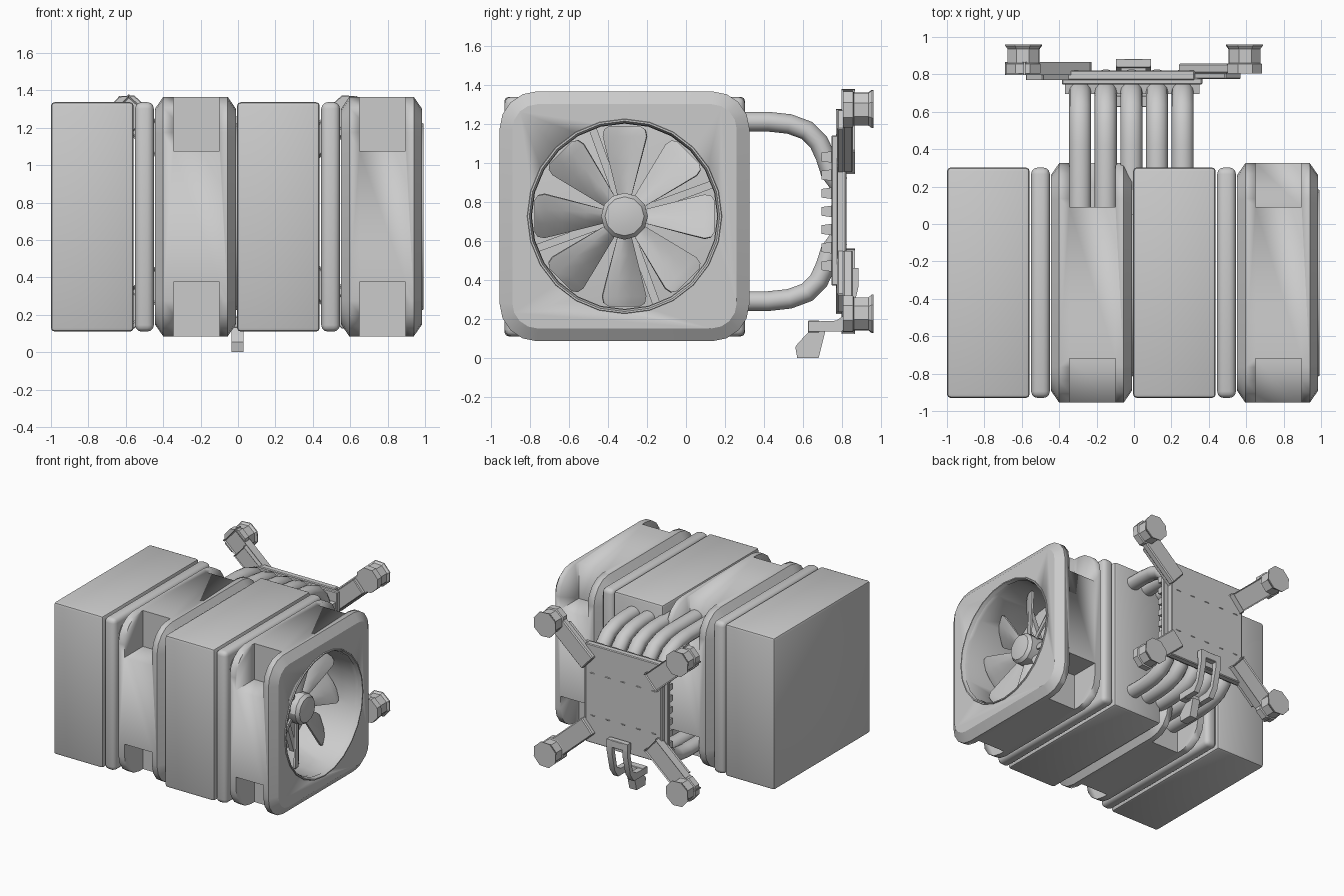
import bpy, bmesh, math
from mathutils import Vector, Matrix

if "Cube" in bpy.data.objects:
    bpy.data.objects.remove(bpy.data.objects["Cube"])

CY, CZ = -0.315, 0.725      # axis of the tower and fans
MZ = 0.75                   # mid height of the mounting base


def finish(name, bm, angle=30, bevel=0, segs=2):
    if bevel:
        bmesh.ops.bevel(bm, geom=bm.edges[:], offset=bevel, segments=segs, profile=0.5, affect='EDGES')
    bmesh.ops.recalc_face_normals(bm, faces=bm.faces[:])
    me = bpy.data.meshes.new(name)
    bm.to_mesh(me)
    bm.free()
    ob = bpy.data.objects.new(name, me)
    bpy.context.collection.objects.link(ob)
    bpy.ops.object.select_all(action='DESELECT')
    ob.select_set(True)
    bpy.context.view_layer.objects.active = ob
    bpy.ops.object.shade_smooth_by_angle(angle=math.radians(angle))
    return ob


def box(name, x0, x1, y0, y1, z0, z1, bevel=0, segs=2, mat=None):
    bm = bmesh.new()
    bmesh.ops.create_cube(bm, size=1)
    for v in bm.verts:
        v.co = Vector(((x0 + x1) / 2 + v.co.x * (x1 - x0), (y0 + y1) / 2 + v.co.y * (y1 - y0),
                       (z0 + z1) / 2 + v.co.z * (z1 - z0)))
    if mat:
        bm.transform(mat)
    return finish(name, bm, 30, bevel, segs)


def loft(name, rings, mat=None, angle=30):
    bm = bmesh.new()
    rows = [[bm.verts.new(p) for p in r] for r in rings]
    n = len(rows[0])
    for a, b in zip(rows, rows[1:]):
        for i in range(n):
            bm.faces.new((a[i], a[(i + 1) % n], b[(i + 1) % n], b[i]))
    bm.faces.new(rows[0])
    bm.faces.new(rows[-1])
    if mat:
        bm.transform(mat)
    return finish(name, bm, angle)


def circle_x(x, r, n):
    return [(x, CY + r * math.cos(2 * math.pi * i / n), CZ + r * math.sin(2 * math.pi * i / n)) for i in range(n)]


def round_square(x, half, rad, n=4):
    pts = []
    for q, (sy, sz) in enumerate([(1, 1), (-1, 1), (-1, -1), (1, -1)]):
        for i in range(n + 1):
            a = math.pi / 2 * (q + i / n)
            pts.append((x, CY + sy * (half - rad) + rad * math.cos(a), CZ + sz * (half - rad) + rad * math.sin(a)))
    return pts


def cut(ob, cutters):
    for c in cutters:
        c.hide_render = True
        m = ob.modifiers.new('cut', 'BOOLEAN')
        m.object, m.operation, m.solver = c, 'DIFFERENCE', 'EXACT'
        bpy.context.view_layer.objects.active = ob
        bpy.ops.object.modifier_apply(modifier=m.name)
        bpy.data.objects.remove(c)


def fan(tag, x0):
    x1 = x0 + 0.435
    # frame with a round tunnel and four corner notches
    frame = loft('fan_frame_' + tag, [round_square(x0, 0.575, 0.13), round_square(x0 + 0.045, 0.64, 0.19),
                                      round_square(x1 - 0.045, 0.64, 0.19), round_square(x1, 0.575, 0.13)])
    cutters = [loft('tunnel_cutter', [circle_x(x0 - 0.1, 0.475, 24), circle_x(x1 - 0.05, 0.475, 24),
                                      circle_x(x1 + 0.001, 0.492, 24), circle_x(x1 + 0.1, 0.492, 24)])]
    for sy in (-1, 1):
        for sz in (-1, 1):
            ys = sorted((CY + sy * 0.405, CY + sy * 0.8))
            zs = sorted((CZ + sz * 0.35, CZ + sz * 0.8))
            cutters.append(box('notch_cutter', x0 + 0.1, x0 + 0.345, *ys, *zs))
    cut(frame, cutters)
    # lip around the opening
    bm = bmesh.new()
    n = 24
    prof = [(x1 - 0.02, 0.478), (x1 + 0.008, 0.488), (x1 + 0.008, 0.497), (x1 - 0.02, 0.505)]
    rows = [[bm.verts.new(p) for p in circle_x(x, r, n)] for x, r in prof]
    for k in range(4):
        a, b = rows[k], rows[(k + 1) % 4]
        for i in range(n):
            bm.faces.new((a[i], a[(i + 1) % n], b[(i + 1) % n], b[i]))
    finish('fan_lip_' + tag, bm)
    # domed hub
    hx = x1 - 0.15
    loft('fan_hub_' + tag, [circle_x(x, r, 12) for x, r in
                            [(hx - 0.2, 0.12), (hx - 0.02, 0.12), (hx + 0.005, 0.1), (hx + 0.015, 0.05)]])
    # eight pitched blades
    bm = bmesh.new()
    outline = [(0.10, 0.035), (0.2, 0.06), (0.32, 0.09), (0.41, 0.112), (0.445, 0.105), (0.462, 0.08)]
    for k in range(8):
        rot = Matrix.Translation((0, CY, CZ)) @ Matrix.Rotation(k * math.pi / 4, 4, 'X')
        rows = []
        for r, w in outline:
            rows.append([bm.verts.new(rot @ Vector((hx - 0.07 + u * w * 0.6 - 0.02 * u * u, u * w, r)))
                         for u in (-1, -0.33, 0.33, 1)])
        for a, b in zip(rows, rows[1:]):
            for i in range(3):
                bm.faces.new((a[i], a[i + 1], b[i + 1], b[i]))
    bmesh.ops.recalc_face_normals(bm, faces=bm.faces[:])
    bmesh.ops.solidify(bm, geom=bm.faces[:], thickness=0.014)
    finish('fan_blades_' + tag, bm)
    # struts behind the hub
    for k in range(4):
        m = Matrix.Translation((0, CY, CZ)) @ Matrix.Rotation(math.radians(20 + 90 * k), 4, 'X')
        box('fan_strut_%s_%d' % (tag, k), x0 + 0.03, x0 + 0.07, -0.02, 0.02, 0.08, 0.49, mat=m)


# two fin towers, each with a gasket and a fan
for tag, x in (('left', -1.0), ('right', -0.005)):
    box('fin_tower_' + tag, x, x + 0.442, -0.93, 0.302, 0.11, 1.337, 0.02)
    box('gasket_' + tag, x + 0.45, x + 0.55, -0.93, 0.302, 0.11, 1.337, 0.035, 3)
    fan(tag, x + 0.555)

# heat pipes bending from the towers into the base
path = [(0.05, 0.46), (0.42, 0.46), (0.53, 0.448), (0.62, 0.415), (0.68, 0.355), (0.715, 0.28), (0.74, 0.2), (0.785, 0.14)]
for i in range(5):
    px = -0.288 + i * 0.137
    for s, tag in ((1, 'top'), (-1, 'bottom')):
        rings = []
        for j, (y, z) in enumerate(path):
            a, b = path[max(j - 1, 0)], path[min(j + 1, len(path) - 1)]
            d = Vector((b[0] - a[0], b[1] - a[1])).normalized()
            ring = []
            for k in range(14):
                t = 2 * math.pi * k / 14
                o = 0.052 * math.sin(t)
                ring.append((px + 0.059 * math.cos(t), y - d.y * o, MZ + s * (z + d.x * o)))
            rings.append(ring)
        loft('heat_pipe_%s_%d' % (tag, i), rings, angle=40)

# base plates and ribs
box('base_lower_plate', -0.385, 0.365, 0.745, 0.78, 0.37, 1.14, 0.006, 1)
box('base_upper_plate', -0.355, 0.325, 0.77, 0.822, 0.355, 1.15, 0.006, 1)
for i in range(7):
    z = MZ + (i - 3) * 0.093
    ring = [(0.75, z - 0.03), (0.695, z - 0.022), (0.695, z + 0.022), (0.75, z + 0.03)]
    loft('base_rib_%d' % i, [[(x, *p) for p in ring] for x in (-0.37, 0.35)])

# four diagonal arms with spool-shaped posts
for sx in (-1, 1):
    for sz in (-1, 1):
        ang = math.atan2(sz * 0.525, sx * 0.59)
        m = Matrix.Translation((0, 0, MZ)) @ Matrix.Rotation(-ang, 4, 'Y')
        tag = ('left' if sx < 0 else 'right') + ('_top' if sz > 0 else '_bottom')
        box('arm_' + tag, 0.38, 0.85, 0.805, 0.857, -0.075, 0.075, 0.008, 1, m)
        box('arm_underside_' + tag, 0.36, 0.71, 0.775, 0.81, -0.065, 0.065, 0.006, 1, m)
        rings = []
        for y, r in ((0.805, 0.1), (0.855, 0.1), (0.86, 0.09), (0.935, 0.09), (0.952, 0.104), (0.96, 0.104)):
            rings.append([(0.79 + r * math.cos(math.pi * (k + 0.5) / 4), y, r * math.sin(math.pi * (k + 0.5) / 4))
                          for k in range(8)])
        loft('post_' + tag, rings, m)

# cable clip under the base
box('clip_bar', -0.095, 0.09, 0.835, 0.883, 0.40, 0.46, 0.004, 1)
box('clip_tab', -0.07, 0.065, 0.815, 0.84, 0.36, 0.44)
leg = [(0.883, 0.46), (0.883, 0.36), (0.845, 0.2), (0.80, 0.135), (0.63, 0.135), (0.63, 0.185),
       (0.77, 0.19), (0.815, 0.22), (0.845, 0.36), (0.845, 0.46)]
for tag, x in (('left', -0.095), ('right', 0.045)):
    loft('clip_leg_' + tag, [[(q, *p) for p in leg] for q in (x, x + 0.045)])
box('clip_crossbar', -0.095, 0.09, 0.625, 0.685, 0.13, 0.19, 0.004, 1)
foot = [(0.715, 0.14), (0.68, 0.0), (0.57, 0.0), (0.56, 0.055), (0.575, 0.075), (0.635, 0.14)]
loft('clip_foot', [[(x, *p) for p in foot] for x in (-0.035, 0.03)])
